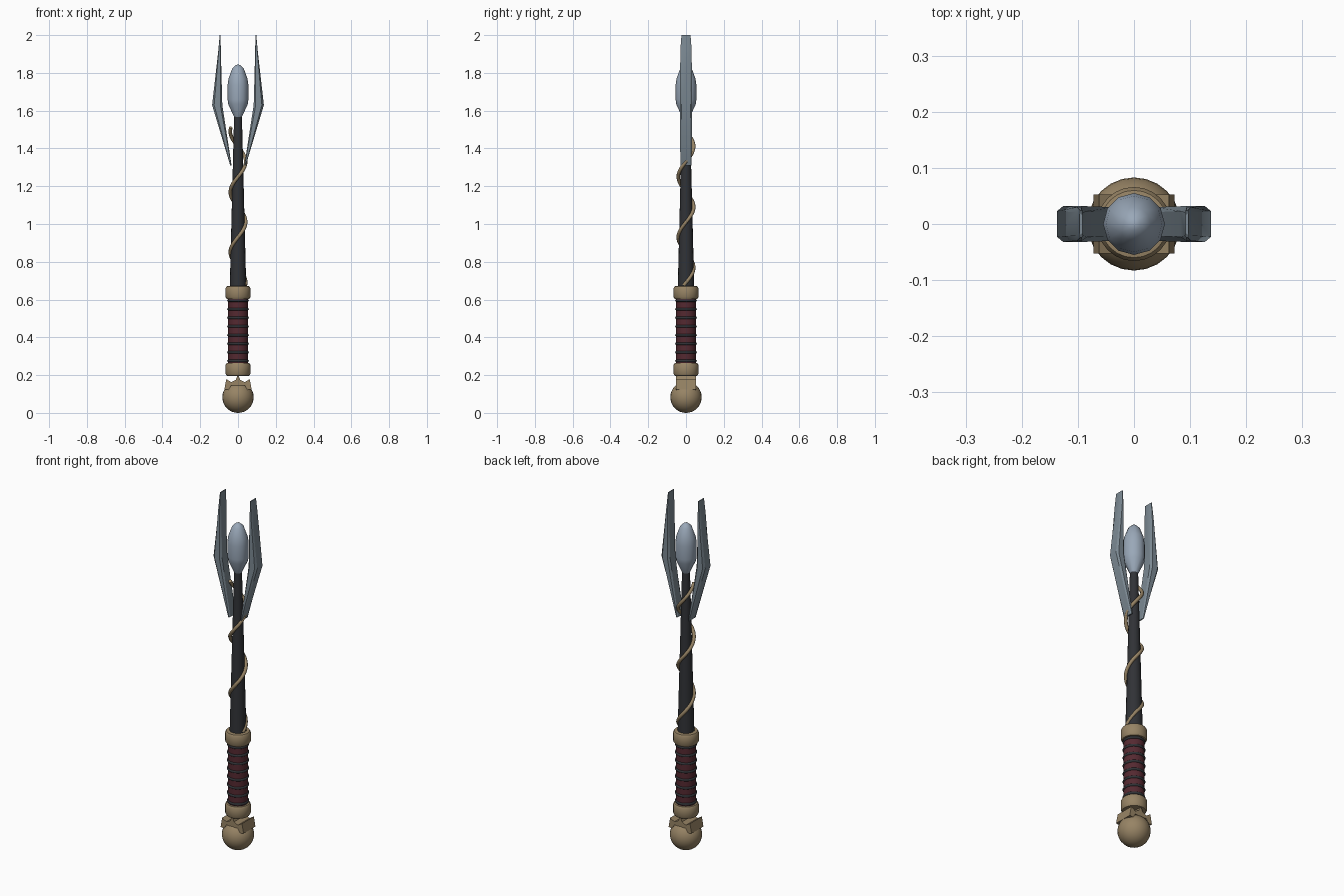
import bpy, bmesh
from math import sin, cos, pi, tau, radians

if "Cube" in bpy.data.objects:
    bpy.data.objects.remove(bpy.data.objects["Cube"])


def material(name, rgb):
    m = bpy.data.materials.new(name)
    m.diffuse_color = (*rgb, 1)
    m.use_nodes = True
    m.node_tree.nodes["Principled BSDF"].inputs["Base Color"].default_value = m.diffuse_color
    return m


BRASS = material("brass", (0.31, 0.23, 0.13))
DARK = material("dark_wood", (0.03, 0.032, 0.037))
RED = material("red_leather", (0.09, 0.022, 0.03))
STEEL = material("steel", (0.2, 0.25, 0.29))
GEM = material("gem", (0.32, 0.39, 0.48))


def finish(ob, mat, angle=35):
    ob.data.materials.append(mat)
    bpy.ops.object.select_all(action='DESELECT')
    ob.select_set(True)
    bpy.context.view_layer.objects.active = ob
    if ob.type == 'MESH':
        bpy.ops.object.shade_smooth_by_angle(angle=radians(angle))
    return ob


def loft(name, rings, mat, angle=35):
    """Skin a list of equal-length point rings and cap both ends."""
    bm = bmesh.new()
    loops = [[bm.verts.new(p) for p in ring] for ring in rings]
    n = len(loops[0])
    for a, b in zip(loops, loops[1:]):
        for i in range(n):
            j = (i + 1) % n
            bm.faces.new((a[i], a[j], b[j], b[i]))
    bm.faces.new(loops[0][::-1])
    bm.faces.new(loops[-1])
    bmesh.ops.recalc_face_normals(bm, faces=bm.faces)
    me = bpy.data.meshes.new(name)
    bm.to_mesh(me)
    bm.free()
    ob = bpy.data.objects.new(name, me)
    bpy.context.collection.objects.link(ob)
    return finish(ob, mat, angle)


def lathe(name, profile, mat, sides=24, angle=35):
    """Turn (radius, z) points around the z axis."""
    rings = [[(r * cos(tau * i / sides), r * sin(tau * i / sides), z)
              for i in range(sides)] for r, z in profile]
    return loft(name, rings, mat, angle)


# Pommel ball
bpy.ops.mesh.primitive_uv_sphere_add(segments=24, ring_count=16, radius=0.083,
                                     location=(0, 0, 0.083))
bpy.context.object.name = "pommel_ball"
finish(bpy.context.object, BRASS)

# Pommel clasp: pronged profile extruded front to back
half = [(0, 0.205), (0.012, 0.175), (0.036, 0.163), (0.062, 0.179),
        (0.072, 0.125), (0.05, 0.122), (0.036, 0.145)]
outline = half + [(-x, z) for x, z in half[:0:-1]]
loft("pommel_clasp", [[(x, y, z) for x, z in outline] for y in (-0.053, 0.053)],
     BRASS)

# Rounded collars at both ends of the grip
for name, z0, z1 in (("lower_collar", 0.195, 0.265), ("upper_collar", 0.602, 0.672)):
    lathe(name, [(0.048, z0), (0.06, z0 + 0.002), (0.066, z0 + 0.012),
                 (0.066, z1 - 0.012), (0.06, z1 - 0.002), (0.048, z1)], BRASS)

# Leather grip with dark binding rings
lathe("grip", [(0.052, 0.25), (0.052, 0.62)], RED)
for i in range(8):
    bpy.ops.mesh.primitive_torus_add(major_radius=0.05, minor_radius=0.0075,
                                     major_segments=24, minor_segments=8,
                                     location=(0, 0, 0.275 + i * 0.0457))
    bpy.context.object.name = f"grip_ring_{i + 1}"
    finish(bpy.context.object, DARK, 60)

# Tapered shaft
lathe("shaft", [(0.044, 0.65), (0.02, 1.6)], DARK, 16)

# Vine spiralling up the shaft
curve = bpy.data.curves.new("vine", 'CURVE')
curve.dimensions = '3D'
curve.bevel_depth = 0.0095
curve.bevel_resolution = 2
curve.use_fill_caps = True
spline = curve.splines.new('POLY')
steps = 72
spline.points.add(steps)
for i, p in enumerate(spline.points):
    z = 0.675 + 0.835 * i / steps
    a = tau * (z - 0.69) / 0.32
    p.co = (0.041 * cos(a), 0.041 * sin(a), z, 1)
spline.use_smooth = True
vine = bpy.data.objects.new("vine", curve)
bpy.context.collection.objects.link(vine)
finish(vine, BRASS)

# Gem at the head
lathe("gem", [(0.02, 1.565), (0.052, 1.635), (0.055, 1.66), (0.055, 1.735),
              (0.05, 1.77), (0.03, 1.825), (0.012, 1.842), (0.002, 1.844)],
      GEM, 12, 50)

# Pair of blades: stations of (outer x, inner x, half depth, z), edges chamfered
stations = [(0.041, 0.034, 0.03, 1.31), (0.137, 0.083, 0.032, 1.63),
            (0.104, 0.091, 0.03, 1.92), (0.097, 0.092, 0.024, 2.0)]
for side, name in ((-1, "left_blade"), (1, "right_blade")):
    rings = []
    for xo, xi, d, z in stations:
        c, e = (xo - xi) * 0.2, d - 0.009
        section = [(xo - c, -d), (xo, -e), (xo, e), (xo - c, d),
                   (xi + c, d), (xi, e), (xi, -e), (xi + c, -d)]
        rings.append([(side * x, y, z) for x, y in section])
    loft(name, rings, STEEL, 30)
